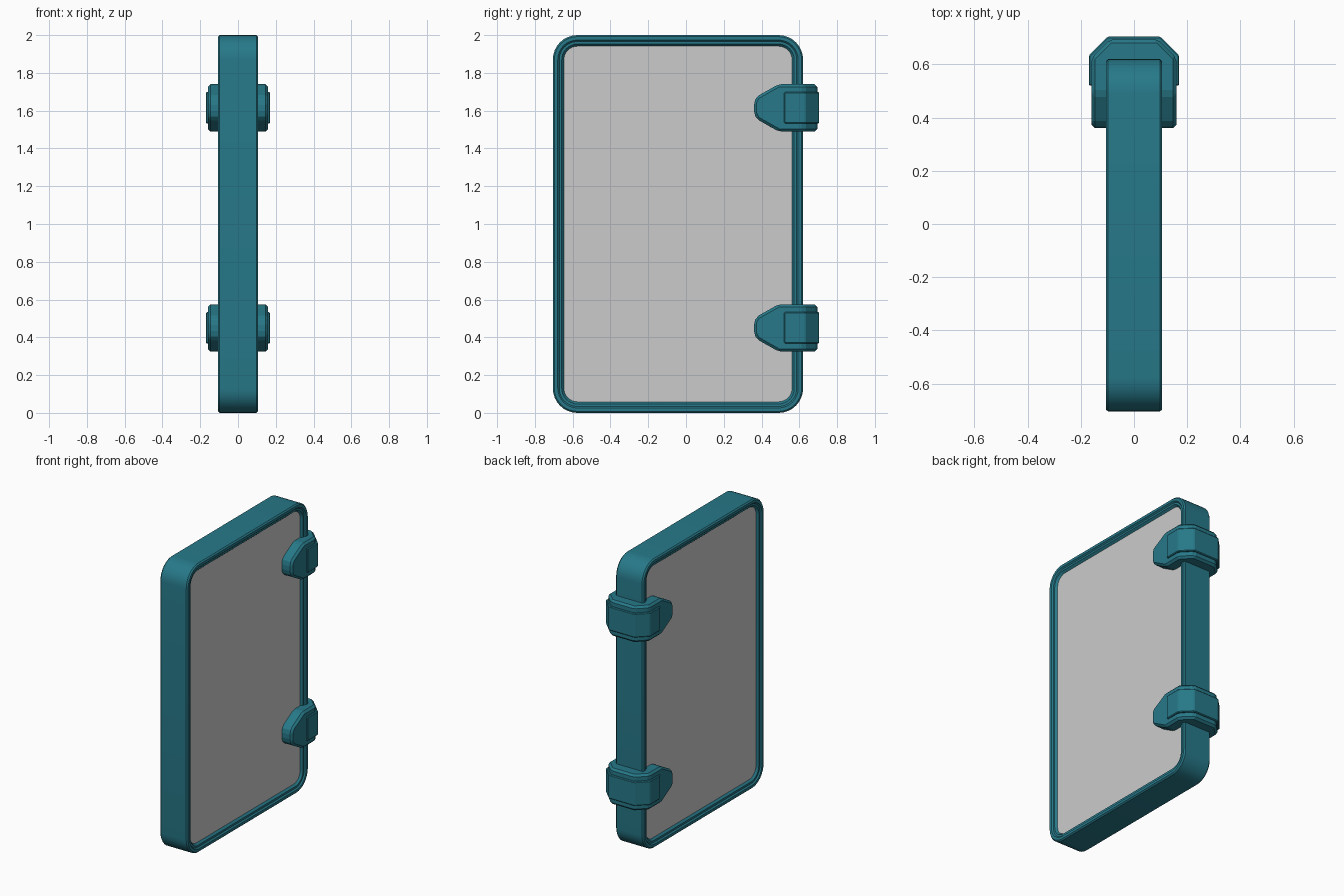
import bpy, bmesh, math
from mathutils import Vector

if "Cube" in bpy.data.objects:
    bpy.data.objects.remove(bpy.data.objects["Cube"])

teal = bpy.data.materials.new("teal")
teal.diffuse_color = (0.02, 0.19, 0.25, 1)
teal.use_nodes = True
teal.node_tree.nodes["Principled BSDF"].inputs["Base Color"].default_value = teal.diffuse_color

Y0, Y1, Z0, Z1 = -0.705, 0.62, 0.0, 2.0   # frame extents
RADIUS = 0.13


def finish(bm, name, mat=None):
    bmesh.ops.recalc_face_normals(bm, faces=bm.faces)
    mesh = bpy.data.meshes.new(name)
    bm.to_mesh(mesh)
    bm.free()
    ob = bpy.data.objects.new(name, mesh)
    bpy.context.collection.objects.link(ob)
    if mat:
        mesh.materials.append(mat)
    return ob


def rounded_loop(bm, inset, x, segs=8):
    r = RADIUS - inset
    corners = [(Y1, Z1, 0), (Y0, Z1, 90), (Y0, Z0, 180), (Y1, Z0, 270)]
    verts = []
    for cy, cz, start in corners:
        cy += -RADIUS if cy == Y1 else RADIUS
        cz += -RADIUS if cz == Z1 else RADIUS
        for i in range(segs + 1):
            a = math.radians(start + 90 * i / segs)
            verts.append(bm.verts.new((x, cy + r * math.cos(a), cz + r * math.sin(a))))
    return verts


def bridge(bm, a, b):
    n = len(a)
    for i in range(n):
        bm.faces.new((a[i], a[(i + 1) % n], b[(i + 1) % n], b[i]))


# frame: closed cross-section swept around a rounded rectangle
half = [(0.0, 0.097), (0.008, 0.106), (0.026, 0.106), (0.034, 0.097),
        (0.047, 0.097), (0.053, 0.09), (0.063, 0.078)]
section = half + [(d, -x) for d, x in reversed(half)]
bm = bmesh.new()
rings = [rounded_loop(bm, d, x) for d, x in section]
for i, ring in enumerate(rings):
    bridge(bm, ring, rings[(i + 1) % len(rings)])
frame = finish(bm, "door_frame", teal)

# panel: grey slab filling the frame
bm = bmesh.new()
front, back = rounded_loop(bm, 0.056, 0.083), rounded_loop(bm, 0.056, -0.083)
bridge(bm, front, back)
bm.faces.new(front)
bm.faces.new(back)
panel = finish(bm, "door_panel")

for ob in (frame, panel):
    bpy.ops.object.select_all(action='DESELECT')
    ob.select_set(True)
    bpy.context.view_layer.objects.active = ob
    bpy.ops.object.shade_smooth_by_angle(angle=math.radians(25))


# hinge pieces: side outline extruded across x, outer corners cut, edges bevelled
def hinge_part(name, outline, half_x, corner, bevel, z):
    bm = bmesh.new()
    face = bm.faces.new([bm.verts.new((-half_x, y, z + h)) for y, h in outline])
    ext = bmesh.ops.extrude_face_region(bm, geom=[face])
    moved = [v for v in ext["geom"] if isinstance(v, bmesh.types.BMVert)]
    bmesh.ops.translate(bm, verts=moved, vec=(2 * half_x, 0, 0))
    y_end = max(y for y, h in outline)
    for side in (-1, 1):
        cut = bmesh.ops.bisect_plane(
            bm, geom=bm.verts[:] + bm.edges[:] + bm.faces[:],
            plane_co=Vector((side * half_x, y_end - corner, 0)),
            plane_no=Vector((side, 1, 0)), clear_outer=True)
        edges = [e for e in cut["geom_cut"] if isinstance(e, bmesh.types.BMEdge)]
        bmesh.ops.holes_fill(bm, edges=edges)
    bmesh.ops.recalc_face_normals(bm, faces=bm.faces)
    bmesh.ops.bevel(bm, geom=bm.edges[:], offset=bevel, segments=1,
                    affect='EDGES', clamp_overlap=True)
    return finish(bm, name, teal)


upper = [(0.36, 0.03), (0.375, 0.06), (0.49, 0.125), (0.695, 0.125)]
clamp = upper + [(y, -h) for y, h in reversed(upper)]
band = [(0.52, 0.083), (0.705, 0.083), (0.705, -0.083), (0.52, -0.083)]
for label, z in (("lower", 0.45), ("upper", 1.615)):
    hinge_part(label + "_hinge_clamp", clamp, 0.16, 0.07, 0.014, z)
    hinge_part(label + "_hinge_band", band, 0.17, 0.072, 0.005, z)
